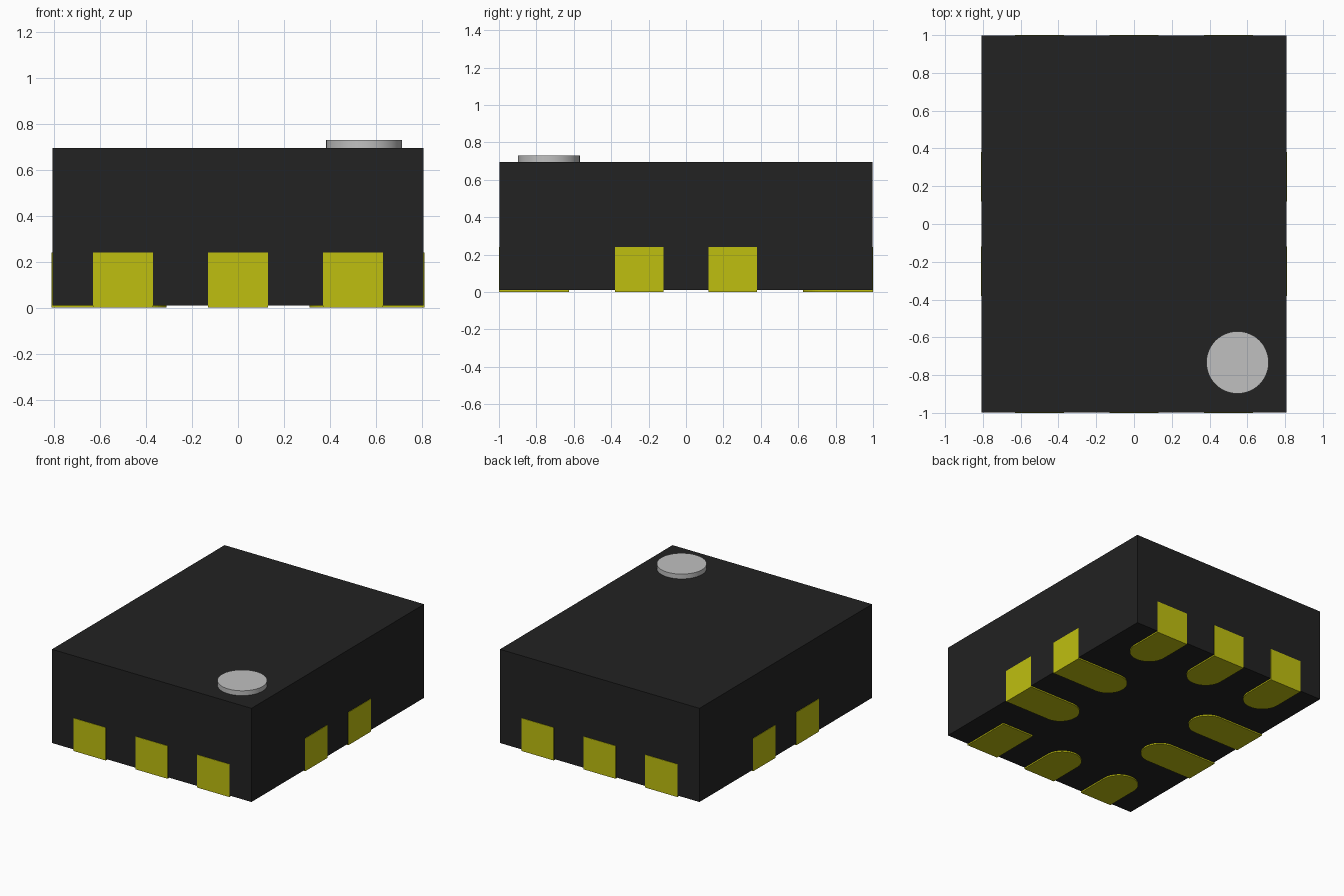
import bpy, bmesh, math
from mathutils import Matrix, Vector

if "Cube" in bpy.data.objects:
    bpy.data.objects.remove(bpy.data.objects["Cube"])

HALF_X, HALF_Y = 0.81, 1.0     # outer faces of the contacts
GAP = 0.003                    # contacts stand proud of the body by this much
PAD_W, PAD_H = 0.26, 0.24      # contact width and upright height
FOOT = 0.01                    # body underside height


def make_material(name, rgb):
    m = bpy.data.materials.new(name)
    m.diffuse_color = (*rgb, 1)
    m.use_nodes = True
    node = next(n for n in m.node_tree.nodes if n.type == 'BSDF_PRINCIPLED')
    node.inputs["Base Color"].default_value = (*rgb, 1)
    return m


black = make_material("black plastic", (0.016, 0.016, 0.016))
yellow = make_material("yellow contact", (0.52, 0.52, 0.005))
grey = make_material("light grey marker", (0.53, 0.53, 0.53))


def make_object(name, bm, mat):
    bmesh.ops.recalc_face_normals(bm, faces=bm.faces)
    me = bpy.data.meshes.new(name)
    bm.to_mesh(me)
    bm.free()
    me.materials.append(mat)
    ob = bpy.data.objects.new(name, me)
    bpy.context.collection.objects.link(ob)
    return ob


def add_box(bm, lo, hi):
    lo, hi = Vector(lo), Vector(hi)
    bmesh.ops.create_cube(bm, size=1, matrix=Matrix.Translation((lo + hi) / 2)
                          @ Matrix.Diagonal((*(hi - lo), 1)))


def make_pad(name, length, angle, offset, edge, rounded=True):
    """Upright plate plus flat foot; local +y points into the body."""
    bm = bmesh.new()
    r = PAD_W / 2
    add_box(bm, (-r, 0, 0), (r, 0.012, PAD_H))
    if rounded:
        tip = [(r * math.cos(a), length - r + r * math.sin(a))
               for a in (math.pi * i / 24 for i in range(25))]
    else:
        tip = [(r, length), (-r, length)]
    outline = [(-r, 0.012), (r, 0.012)] + tip
    face = bm.faces.new([bm.verts.new((x, y, 0)) for x, y in outline])
    ext = bmesh.ops.extrude_face_region(bm, geom=[face])
    verts = [v for v in ext["geom"] if isinstance(v, bmesh.types.BMVert)]
    bmesh.ops.translate(bm, verts=verts, vec=(0, 0, FOOT + 0.004))
    bm.transform(Matrix.Rotation(angle, 4, 'Z') @ Matrix.Translation((offset, -edge, 0)))
    return make_object(name, bm, yellow)


# Body block
bm = bmesh.new()
add_box(bm, (GAP - HALF_X, GAP - HALF_Y, FOOT), (HALF_X - GAP, HALF_Y - GAP, 0.695))
make_object("body", bm, black)

# Three contacts on the front and back; the one under the marker has a square foot
for side, angle in (("front", 0), ("back", math.pi)):
    for i, x in enumerate((-0.5, 0, 0.5)):
        square = side == "front" and x > 0
        make_pad(f"{side}_contact_{i + 1}", 0.375, angle, x, HALF_Y, not square)

# Two longer contacts on each side
for side, angle in (("left", math.pi / 2), ("right", -math.pi / 2)):
    for i, y in enumerate((-0.25, 0.25)):
        make_pad(f"{side}_contact_{i + 1}", 0.5, angle, y, HALF_X)

# Round marker on top
bm = bmesh.new()
bmesh.ops.create_cone(bm, cap_ends=True, segments=48, radius1=0.165, radius2=0.165,
                      depth=0.04, matrix=Matrix.Translation((0.548, -0.733, 0.71)))
marker = make_object("marker_dot", bm, grey)
bpy.ops.object.select_all(action='DESELECT')
marker.select_set(True)
bpy.context.view_layer.objects.active = marker
bpy.ops.object.shade_smooth_by_angle()
